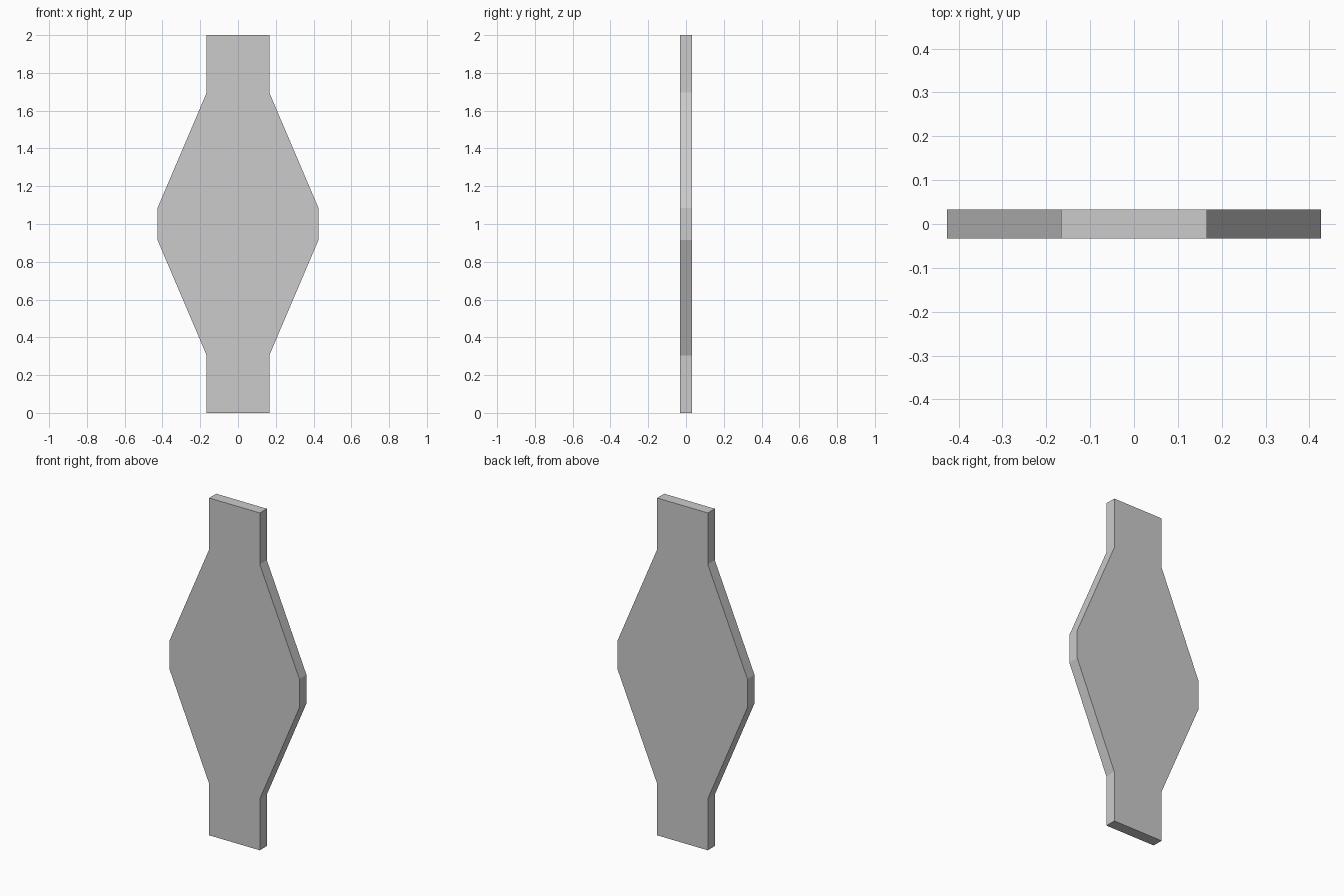
import bpy
import bmesh

if "Cube" in bpy.data.objects:
    bpy.data.objects.remove(bpy.data.objects["Cube"])

HALF_THICKNESS = 0.033

# Upper right quarter of the outline, as (x, height above the middle)
quarter = [(0.426, 0.085), (0.166, 0.695), (0.166, 1.0)]

# Mirror the quarter to the left, then the upper half downwards
upper = quarter + [(-x, z) for x, z in reversed(quarter)]
outline = upper + [(x, -z) for x, z in reversed(upper)]

# Flat plate extruded through its thickness
bm = bmesh.new()
face = bm.faces.new([bm.verts.new((x, -HALF_THICKNESS, z + 1.0)) for x, z in outline])
result = bmesh.ops.extrude_face_region(bm, geom=[face], use_keep_orig=True)
moved = [v for v in result["geom"] if isinstance(v, bmesh.types.BMVert)]
bmesh.ops.translate(bm, verts=moved, vec=(0, 2 * HALF_THICKNESS, 0))
bmesh.ops.recalc_face_normals(bm, faces=bm.faces)

mesh = bpy.data.meshes.new("plate")
bm.to_mesh(mesh)
bm.free()
plate = bpy.data.objects.new("plate", mesh)
bpy.context.collection.objects.link(plate)
